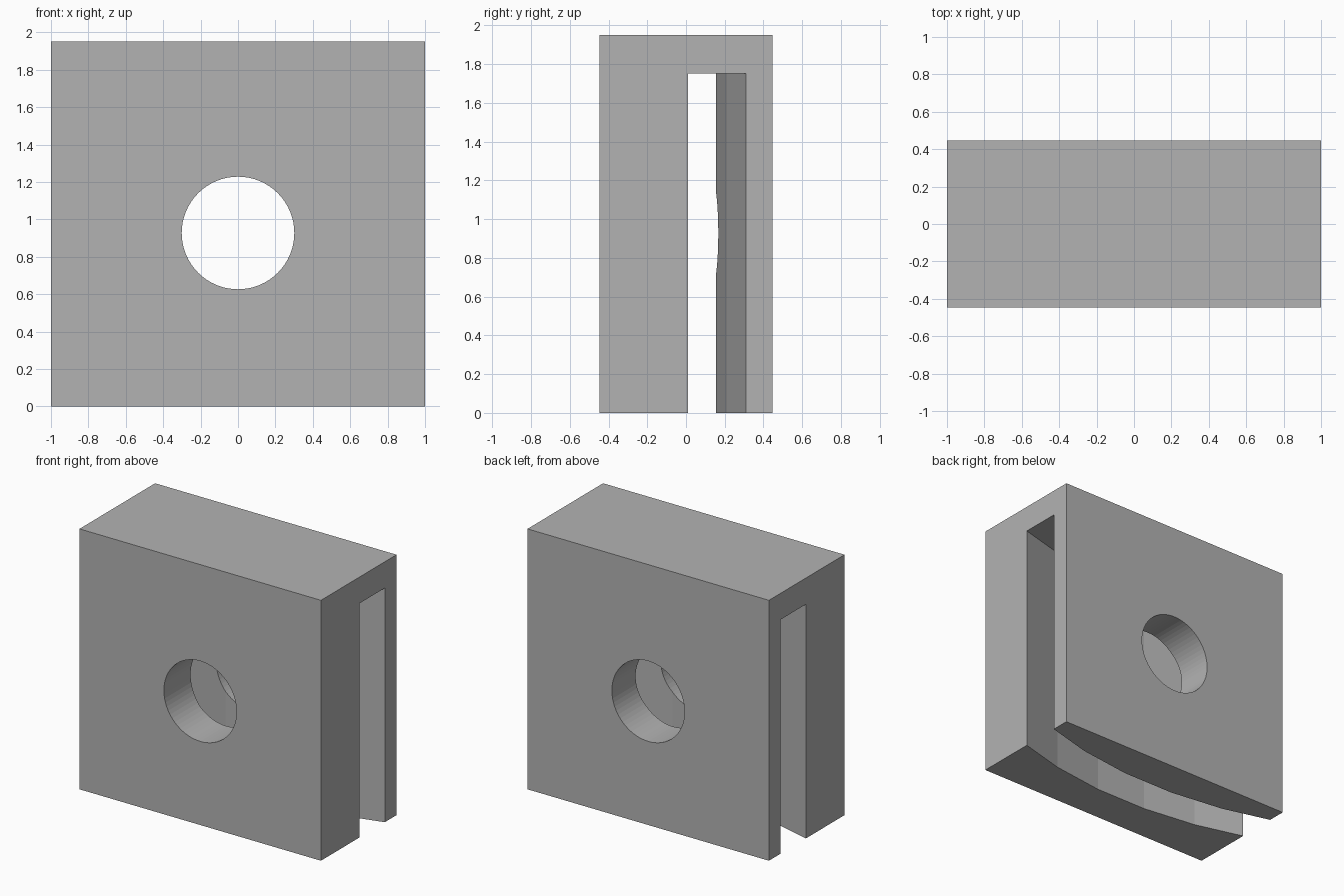
import bpy, bmesh, math

cube = bpy.data.objects.get("Cube")
if cube:
    bpy.data.objects.remove(cube, do_unlink=True)

WIDTH, DEPTH, HEIGHT = 2.0, 0.894, 1.95
HOLE_RADIUS, HOLE_Z = 0.301, 0.927
SLOT_TOP, SLOT_WIDTH, SLOT_BACK = 1.753, 0.298, 0.155
ARC_RADIUS, ARC_STEP = 3.25, math.radians(7.5)

grey = bpy.data.materials.new("plain grey")
grey.use_nodes = True
grey.diffuse_color = (0.45, 0.45, 0.45, 1)
grey.node_tree.nodes["Principled BSDF"].inputs["Base Color"].default_value = grey.diffuse_color


def extruded(name, outline, direction):
    """Solid made by sweeping a closed outline of 3D points along a direction."""
    bm = bmesh.new()
    face = bm.faces.new([bm.verts.new(p) for p in outline])
    swept = bmesh.ops.extrude_face_region(bm, geom=[face])["geom"]
    bmesh.ops.translate(bm, vec=direction,
                        verts=[v for v in swept if isinstance(v, bmesh.types.BMVert)])
    bmesh.ops.recalc_face_normals(bm, faces=bm.faces)
    mesh = bpy.data.meshes.new(name)
    bm.to_mesh(mesh)
    bm.free()
    mesh.materials.append(grey)
    obj = bpy.data.objects.new(name, mesh)
    bpy.context.collection.objects.link(obj)
    return obj


# Solid block
x, y = WIDTH / 2, DEPTH / 2
block = extruded("slotted_block", [(-x, -y, 0), (x, -y, 0), (x, y, 0), (-x, y, 0)],
                 (0, 0, HEIGHT))

# Curved slot, open at the bottom and both ends, bowed towards the front
centre_y = SLOT_BACK + ARC_RADIUS * math.cos(ARC_STEP / 2)
angles = [(i + 0.5) * ARC_STEP for i in range(-4, 4)]
back = [(ARC_RADIUS * math.sin(a), centre_y - ARC_RADIUS * math.cos(a), -0.1) for a in angles]
front = [(px, py - SLOT_WIDTH, pz) for px, py, pz in back]
slot = extruded("slot_cutter", back + front[::-1], (0, 0, SLOT_TOP + 0.1))

# Round hole from front to back
turns = [math.tau * i / 64 for i in range(64)]
hole = extruded("hole_cutter", [(HOLE_RADIUS * math.cos(t), -1, HOLE_Z + HOLE_RADIUS * math.sin(t))
                                for t in turns], (0, 2, 0))

for cutter in (slot, hole):
    cutter.hide_render = True
    cutter.hide_viewport = True
    cutter.display_type = 'WIRE'
    cut = block.modifiers.new(cutter.name, 'BOOLEAN')
    cut.operation = 'DIFFERENCE'
    cut.solver = 'EXACT'
    cut.object = cutter
